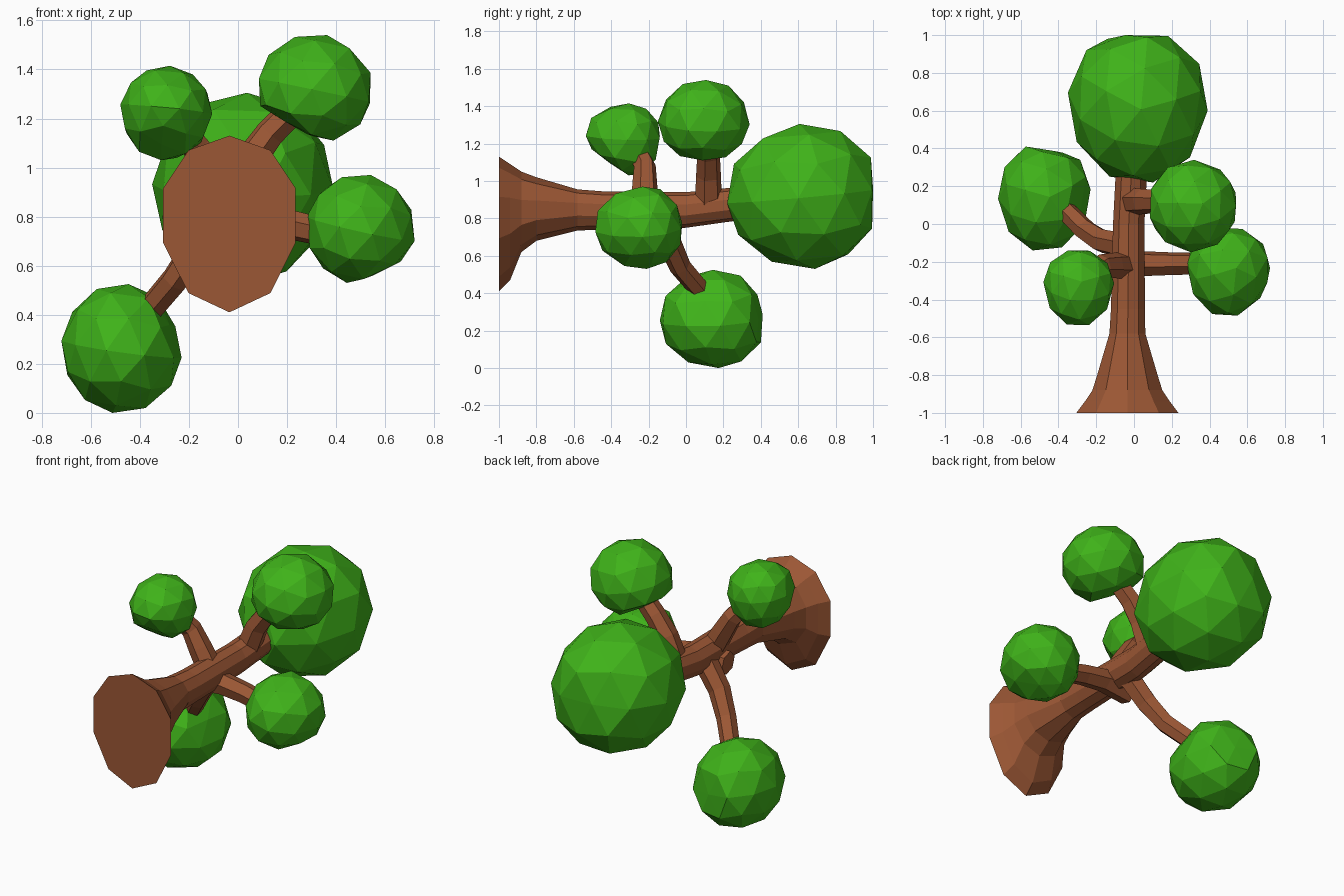
import bpy, bmesh, math
from mathutils import Vector, Euler

if "Cube" in bpy.data.objects:
    bpy.data.objects.remove(bpy.data.objects["Cube"])


def material(name, color):
    m = bpy.data.materials.new(name)
    m.diffuse_color = color
    m.use_nodes = True
    m.node_tree.nodes["Principled BSDF"].inputs["Base Color"].default_value = m.diffuse_color
    return m


BARK = material("bark", (0.33, 0.095, 0.035, 1))
LEAF = material("leaf", (0.05, 0.45, 0.01, 1))


def finish(bm, name, mat):
    bmesh.ops.recalc_face_normals(bm, faces=bm.faces)
    me = bpy.data.meshes.new(name)
    bm.to_mesh(me)
    bm.free()
    me.materials.append(mat)
    ob = bpy.data.objects.new(name, me)
    bpy.context.collection.objects.link(ob)
    return ob


def loft(name, rings, mat):
    """Skin a list of equal rings and cap both ends."""
    bm = bmesh.new()
    rows = [[bm.verts.new(p) for p in ring] for ring in rings]
    n = len(rows[0])
    for a, b in zip(rows, rows[1:]):
        for i in range(n):
            j = (i + 1) % n
            bm.faces.new((a[i], a[j], b[j], b[i]))
    bm.faces.new(rows[0])
    bm.faces.new(rows[-1])
    return finish(bm, name, mat)


def branch(name, points, radii, sides=6):
    pts = [Vector(p) for p in points]
    tangents = [(pts[min(i + 1, len(pts) - 1)] - pts[max(i - 1, 0)]).normalized()
                for i in range(len(pts))]
    u = tangents[0].orthogonal().normalized()
    rings = []
    for k, (p, t, r) in enumerate(zip(pts, tangents, radii)):
        if k:
            u = tangents[k - 1].rotation_difference(t) @ u
        v = t.cross(u)
        rings.append([p + r * (math.cos(a) * u + math.sin(a) * v)
                      for a in (2 * math.pi * i / sides for i in range(sides))])
    loft(name, rings, BARK)


def foliage(name, lo, mid, hi, rot=(0, 0, 0), flats=()):
    """Faceted ball, flattened by planes, then fitted to its extents about mid."""
    bm = bmesh.new()
    bmesh.ops.create_icosphere(bm, subdivisions=2, radius=1)
    turn = Euler(rot).to_matrix()
    for v in bm.verts:
        v.co = turn @ v.co
        for d, off in flats:
            d = Vector(d).normalized()
            over = v.co.dot(d) - off
            if over > 0:
                v.co -= d * over * 0.85
    for k in range(3):
        top = max(v.co[k] for v in bm.verts)
        low = -min(v.co[k] for v in bm.verts)
        for v in bm.verts:
            c = v.co[k]
            v.co[k] = mid[k] + (c / top * (hi[k] - mid[k]) if c > 0
                                else c / low * (mid[k] - lo[k]))
    finish(bm, name, LEAF)


# Trunk lying along y: y, centre x, centre z, half width, height above, depth below
sections = [
    (-1.00, -0.035, 0.82, 0.270, 0.31, 0.41),
    (-0.94, -0.035, 0.83, 0.225, 0.26, 0.36),
    (-0.88, -0.035, 0.83, 0.185, 0.22, 0.21),
    (-0.80, -0.035, 0.84, 0.160, 0.18, 0.16),
    (-0.58, -0.035, 0.85, 0.095, 0.105, 0.115),
    (-0.45, -0.032, 0.845, 0.090, 0.10, 0.105),
    (0.00, -0.028, 0.845, 0.083, 0.095, 0.095),
    (0.25, -0.015, 0.875, 0.083, 0.09, 0.09),
    (0.50, 0.000, 0.90, 0.075, 0.08, 0.08),
]
rings = []
for y, cx, cz, hx, up, down in sections:
    ring = []
    for i in range(10):
        a = math.pi / 2 + math.tau * i / 10
        s = math.sin(a)
        ring.append((cx + hx / math.cos(math.pi / 10) * math.cos(a), y,
                     cz + s * (up if s > 0 else down)))
    rings.append(ring)
loft("trunk", rings, BARK)

# Branches
branch("lower_left_branch",
       [(-0.03, -0.12, 0.84), (-0.17, -0.09, 0.67), (-0.26, -0.03, 0.54), (-0.37, 0.08, 0.41)],
       [0.07, 0.065, 0.058, 0.055])
branch("right_branch",
       [(-0.14, -0.22, 0.78), (0.05, -0.21, 0.79), (0.2, -0.21, 0.77), (0.38, -0.21, 0.73)],
       [0.07, 0.068, 0.062, 0.058])
branch("upper_left_branch",
       [(-0.03, -0.22, 0.84), (-0.11, -0.22, 0.98), (-0.17, -0.22, 1.08), (-0.25, -0.27, 1.18)],
       [0.075, 0.068, 0.06, 0.055])
branch("upper_right_branch",
       [(-0.02, 0.12, 0.86), (0.05, 0.12, 1.03), (0.13, 0.12, 1.14), (0.26, 0.11, 1.27)],
       [0.075, 0.068, 0.062, 0.058])

# Foliage balls
foliage("crown_foliage", (-0.35, 0.22, 0.53), (0.03, 0.65, 0.92), (0.39, 1.0, 1.305),
        (0.1, 0, 0.2), [((0, 1, 0), 0.85)])
foliage("lower_left_foliage", (-0.72, -0.14, 0.0), (-0.48, 0.16, 0.26), (-0.23, 0.41, 0.525),
        (0.1, 0.1, 0.4), [((0.2, 1, 0.1), 0.82), ((1, -0.2, 0.3), 0.85)])
foliage("right_foliage", (0.28, -0.485, 0.53), (0.49, -0.22, 0.75), (0.72, -0.02, 0.97),
        (0.2, 0.1, 0.9), [((0.5, 0, -1), 0.85)])
foliage("upper_left_foliage", (-0.48, -0.535, 1.03), (-0.295, -0.31, 1.24), (-0.105, -0.14, 1.415),
        (0, 0.1, 0.3), [((0, -0.6, -0.8), 0.72)])
foliage("upper_right_foliage", (0.085, -0.15, 1.11), (0.31, 0.1, 1.31), (0.54, 0.34, 1.54),
        (0.1, 0.2, 0.6), [((-0.55, 0, -0.85), 0.72)])
